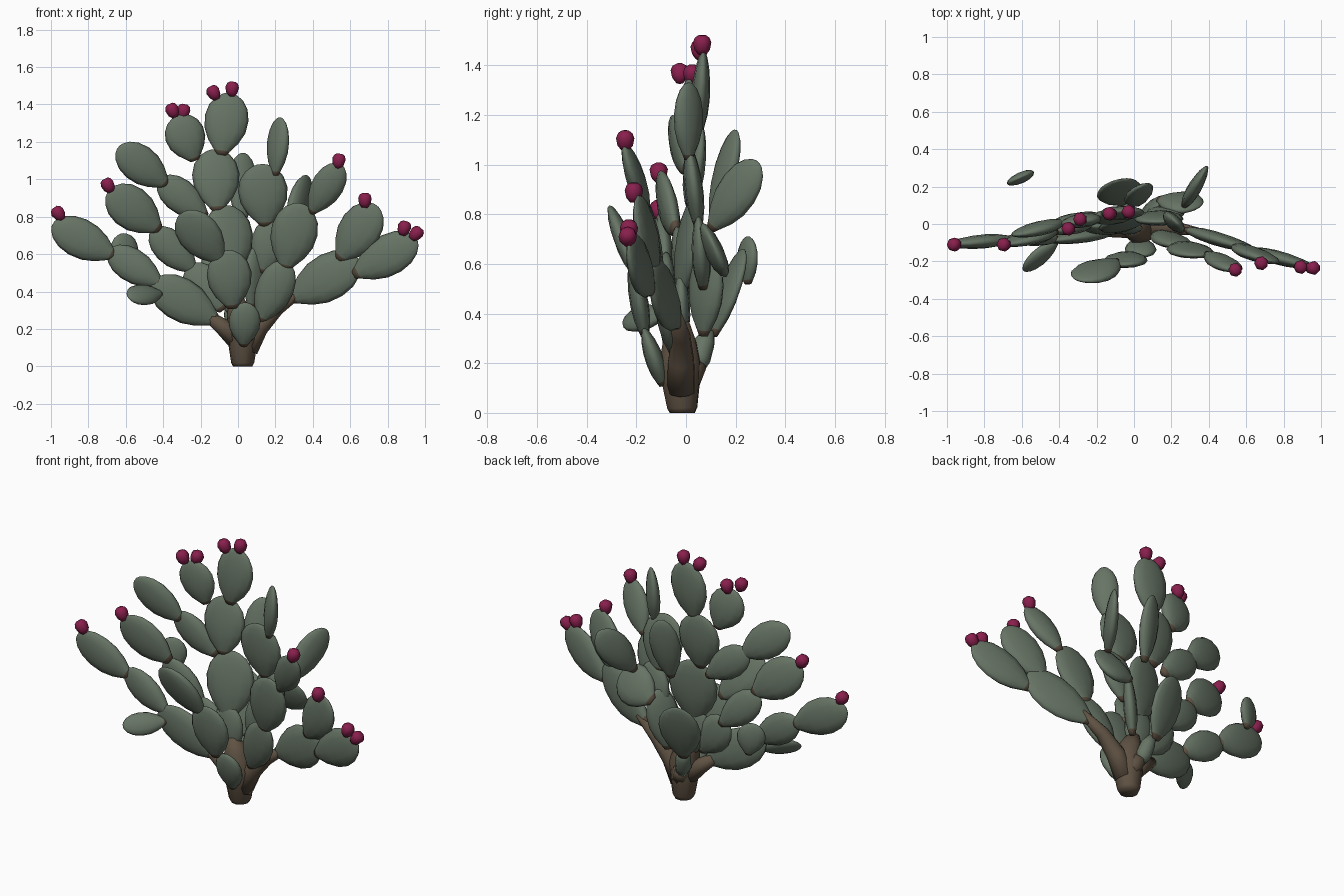
import bpy, bmesh, math
from mathutils import Vector

if "Cube" in bpy.data.objects:
    bpy.data.objects.remove(bpy.data.objects["Cube"])


def material(name, rgb):
    m = bpy.data.materials.new(name)
    m.diffuse_color = (*rgb, 1)
    m.use_nodes = True
    m.node_tree.nodes["Principled BSDF"].inputs["Base Color"].default_value = m.diffuse_color
    return m


GREEN = material("cactus_green", (0.135, 0.175, 0.13))
BROWN = material("woody_brown", (0.115, 0.084, 0.056))
RED = material("fruit_crimson", (0.25, 0.014, 0.075))


def loft(name, rings, mats, rule=None):
    """Skin a list of vertex rings, cap both ends and smooth the result."""
    bm = bmesh.new()
    vr = [[bm.verts.new(p) for p in r] for r in rings]
    n = len(vr[0])
    for i in range(len(vr) - 1):
        for j in range(n):
            k = (j + 1) % n
            f = bm.faces.new((vr[i][j], vr[i][k], vr[i + 1][k], vr[i + 1][j]))
            f.material_index = rule(i) if rule else 0
    bm.faces.new(vr[0][::-1]).material_index = rule(0) if rule else 0
    bm.faces.new(vr[-1])
    bmesh.ops.recalc_face_normals(bm, faces=bm.faces)
    me = bpy.data.meshes.new(name)
    bm.to_mesh(me)
    bm.free()
    for m in mats:
        me.materials.append(m)
    ob = bpy.data.objects.new(name, me)
    bpy.context.collection.objects.link(ob)
    for p in me.polygons:
        p.use_smooth = True
    return ob


def ring(c, u, v, a, b, n):
    return [c + u * (a * math.cos(2 * math.pi * j / n)) + v * (b * math.sin(2 * math.pi * j / n))
            for j in range(n)]


# position along the pad, relative width, relative thickness
PROFILE = [(0, .22, .45), (.07, .36, .6), (.22, .70, .88), (.4, .94, 1), (.6, 1, .95),
           (.78, .88, .75), (.91, .62, .5), (.98, .32, .25), (1, .14, .1)]


def pad(name, base, tip, width, face=(0, -1, 0), thick=.075):
    base, tip = Vector(base), Vector(tip)
    d = tip - base
    u = d.cross(Vector(face)).normalized()
    v = u.cross(d).normalized()
    rings = [ring(base + d * t, u, v, w * width / 2, h * thick / 2, 12) for t, w, h in PROFILE]
    return loft(name, rings, [GREEN, BROWN], lambda i: 1 if i == 0 else 0)


def limb(name, pts, mat=BROWN):
    """Round tapered limb through (x, y, z, radius) points."""
    ps = [Vector(p[:3]) for p in pts]
    rings = []
    for i, p in enumerate(ps):
        d = (ps[min(i + 1, len(ps) - 1)] - ps[max(i - 1, 0)]).normalized()
        u = d.cross(Vector((0.1, 1, 0))).normalized()
        rings.append(ring(p, u, u.cross(d), pts[i][3], pts[i][3], 10))
    return loft(name, rings, [mat])


def fruit(name, at, lean):
    d = Vector((lean, 0, 1)).normalized()
    u = d.cross(Vector((0, 1, 0))).normalized()
    v = u.cross(d)
    prof = [(-.042, .016), (-.022, .032), (.008, .038), (.028, .030), (.037, .016)]
    loft(name, [ring(Vector(at) + d * h, u, v, r, r, 7) for h, r in prof], [RED])


# woody trunk and its branches
limb("trunk", [(.025, -.015, 0, .052), (.025, -.015, .02, .062), (.025, -.02, .12, .078),
               (.03, -.025, .20, .086), (.005, -.025, .29, .068), (-.02, -.025, .38, .035)])
limb("right_branch", [(.05, -.02, .09, .058), (.11, -.02, .21, .054), (.21, -.02, .31, .038),
                      (.34, -.04, .40, .022)])
limb("left_branch", [(.01, -.02, .13, .06), (-.08, -.03, .21, .045), (-.16, -.04, .27, .03)])
limb("back_branch", [(.03, 0, .12, .055), (0, .045, .20, .042)])
limb("back_stub", [(0, .04, .18, .035), (-.02, .055, .22, .045), (-.035, .075, .285, .042),
                   (-.05, .095, .33, .022)], GREEN)

# front stem
pad("front_pad_low", (.03, -.09, .11), (.04, -.17, .34), .17)
pad("front_pad_mid", (-.03, -.165, .31), (-.06, -.22, .62), .24)
pad("front_pad_top", (-.09, -.20, .56), (-.30, -.30, .82), .23, (-.3, -.9, 0))

# central stem
pad("center_pad_low", (-.03, -.02, .28), (-.06, -.02, .56), .19)
pad("center_pad_mid", (-.05, -.02, .48), (-.06, .03, .86), .28, (.25, -1, 0))
pad("center_pad_high", (-.11, .02, .83), (-.125, .06, 1.16), .255, (.1, -1, 0))
pad("center_pad_top", (-.09, .05, 1.13), (-.04, .07, 1.46), .235)
pad("center_side_pad", (-.23, .03, 1.10), (-.325, .005, 1.34), .215, (.1, -1, 0))

# upper left stem
pad("upper_left_pad_low", (-.17, .04, .80), (-.42, .01, 1.0), .18)
pad("upper_left_pad_top", (-.38, .01, .97), (-.64, -.06, 1.17), .20)

# middle left stem
pad("middle_left_pad_low", (-.08, -.03, .30), (-.26, -.01, .54), .20)
pad("middle_left_pad_mid", (-.23, 0, .51), (-.46, -.04, .73), .18)
pad("middle_left_pad_top", (-.42, -.04, .73), (-.69, -.11, .94), .23)

# lower left stem
pad("lower_left_pad_low", (-.11, -.04, .24), (-.46, -.09, .45), .23)
pad("lower_left_pad_mid", (-.41, -.08, .44), (-.69, -.08, .62), .18)
pad("lower_left_pad_top", (-.66, -.08, .59), (-.99, -.11, .76), .21)
pad("lower_left_offshoot", (-.41, -.09, .39), (-.59, -.25, .375), .13, (.6, -.6, .6), .06)
pad("far_left_offshoot", (-.59, .25, .52), (-.62, .245, .71), .16, (-.45, .9, .2), .06)

# lower right stem
pad("lower_right_pad_low", (.28, -.03, .36), (.645, -.14, .57), .25, (-.2, -1, 0))
pad("lower_right_pad_top", (.62, -.14, .49), (.955, -.23, .68), .22, (-.2, -1, 0))
pad("lower_right_side_pad", (.54, -.12, .57), (.74, -.20, .86), .23, (-.2, -1, 0))

# upper right stem
pad("upper_right_pad_low", (.12, -.05, .24), (.26, -.12, .56), .20)
pad("upper_right_pad_mid", (.25, -.11, .52), (.34, -.17, .87), .25)
pad("upper_right_pad_top", (.39, -.16, .82), (.55, -.25, 1.08), .17)

# back right stem
pad("back_pad_low", (.07, .07, .31), (.12, .09, .66), .18, (1, -.9, 0))
pad("back_pad_mid", (.13, .07, .50), (.20, .05, .79), .20)
pad("back_pad_high", (.15, .05, .75), (.12, .01, 1.08), .265)
pad("back_pad_top", (.20, .01, 1.02), (.225, .01, 1.33), .15, (1, 1, 0))
pad("back_tilted_pad", (.13, .13, .60), (.36, .10, .70), .24, (.1, .88, .47))
pad("back_right_pad", (.27, .10, .74), (.38, .29, 1.01), .18, (1, -.6, 0))

# back left stem
pad("back_left_pad_low", (-.06, .11, .31), (-.10, .23, .66), .24, (-.3, 1, 0), .065)
pad("back_left_pad_top", (.02, .11, .77), (.03, .20, 1.14), .17, (-.4, .9, 0))

# fruits
FRUITS = [(-.96, -.11, .82, -.7), (-.695, -.11, .97, -.5), (-.35, -.025, 1.37, -.4),
          (-.29, .025, 1.365, .2), (-.13, .055, 1.465, -.5), (-.03, .065, 1.485, .1),
          (.54, -.245, 1.10, .2), (.68, -.21, .89, .05), (.89, -.23, .74, .3),
          (.955, -.235, .71, .9)]
for i, (x, y, z, lean) in enumerate(FRUITS):
    fruit(f"fruit_{i + 1}", (x, y, z), lean)
